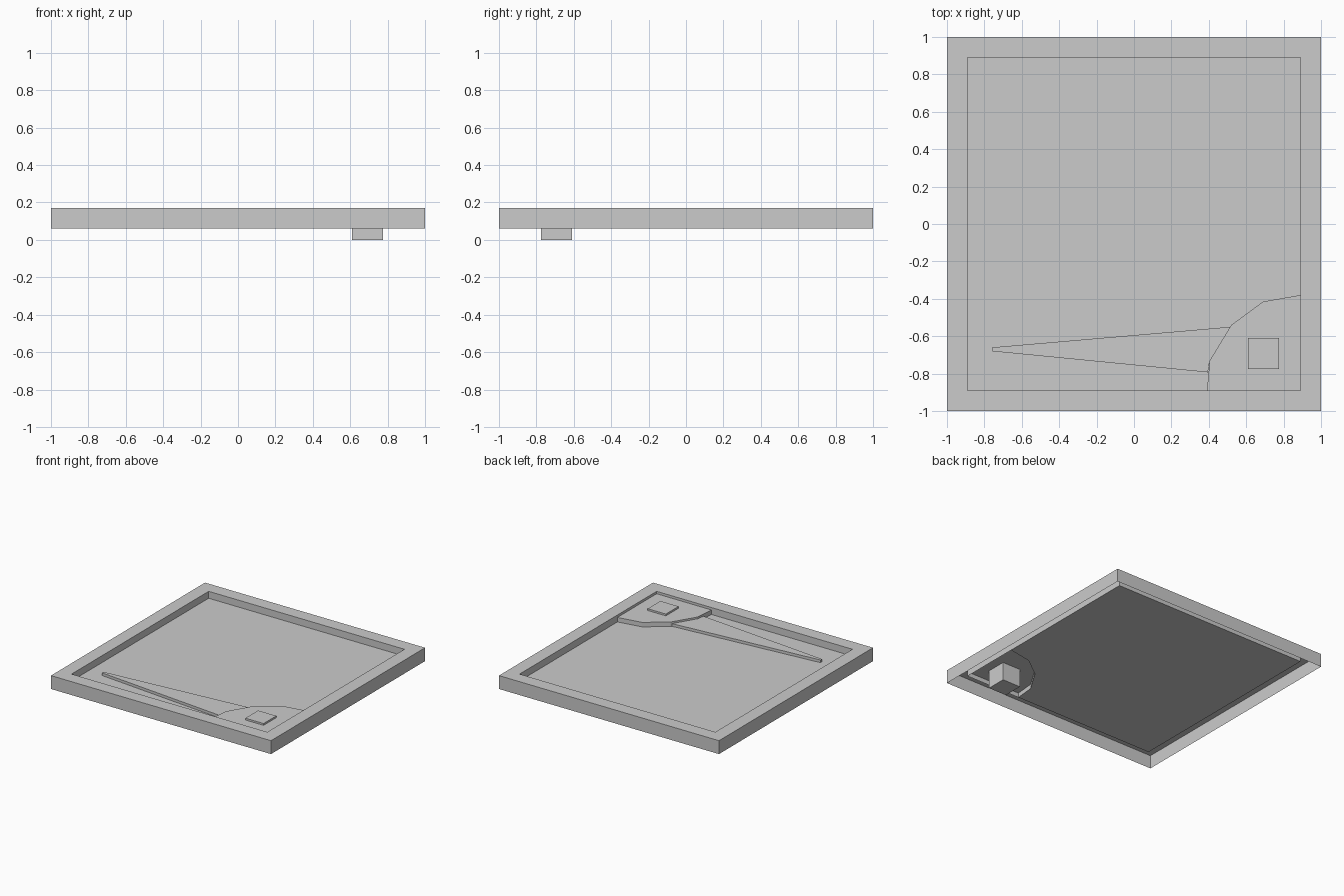
import bpy, bmesh, math

if "Cube" in bpy.data.objects:
    bpy.data.objects.remove(bpy.data.objects["Cube"])

OUT, INN = 1.0, 0.89
Z_LOW, Z_RIM, Z_PANEL, Z_PLATE = 0.06, 0.17, 0.113, 0.15


def finish(name, bm):
    bmesh.ops.remove_doubles(bm, verts=bm.verts, dist=1e-5)
    me = bpy.data.meshes.new(name)
    bm.to_mesh(me)
    bm.free()
    ob = bpy.data.objects.new(name, me)
    bpy.context.collection.objects.link(ob)
    return ob


def loop(bm, pts, z):
    return [bm.verts.new((x, y, z)) for x, y in pts]


def bridge(bm, a, b, closed=True):
    for i in range(len(a) if closed else len(a) - 1):
        j = (i + 1) % len(a)
        bm.faces.new((a[i], a[j], b[j], b[i]))


def prism(name, pts, z0, z1):
    bm = bmesh.new()
    low, high = loop(bm, pts, z0), loop(bm, pts, z1)
    bridge(bm, low, high)
    bm.faces.new(high)
    bm.faces.new(low[::-1])
    return finish(name, bm)


def square(r):
    return [(-r, -r), (r, -r), (r, r), (-r, r)]


# Rim: a folded shell, open underneath
bm = bmesh.new()
rings = [loop(bm, square(r), z) for r, z in
         ((OUT, Z_LOW), (OUT, Z_RIM), (INN, Z_RIM), (INN, Z_PANEL))]
for a, b in zip(rings, rings[1:]):
    bridge(bm, a, b)
finish("rim", bm)

# Faceted outline of the raised corner plate
arc = [(0.39, -INN), (0.405, -0.73), (0.52, -0.54), (0.69, -0.415), (INN, -0.38)]

# Recessed panel with the corner cut away
bm = bmesh.new()
bm.faces.new(loop(bm, arc + [(INN, INN), (-INN, INN), (-INN, -INN)], Z_PANEL))
finish("panel", bm)

# Raised corner plate with its skirt
bm = bmesh.new()
low, high = loop(bm, arc, Z_PANEL), loop(bm, arc, Z_PLATE)
bridge(bm, high, low, closed=False)
corner = bm.verts.new((INN, -INN, Z_PLATE))
bm.faces.new((high + [corner])[::-1])
finish("corner_plate", bm)

# Tapered pointer lying on the panel
prism("pointer", [(-0.76, -0.68), (0.395, -0.793), (0.405, -0.73), (0.515, -0.55), (-0.76, -0.66)],
      Z_PANEL, 0.135)

# Square post passing through the plate
prism("post", [(0.61, -0.775), (0.775, -0.775), (0.775, -0.61), (0.61, -0.61)], 0.0, 0.165)
